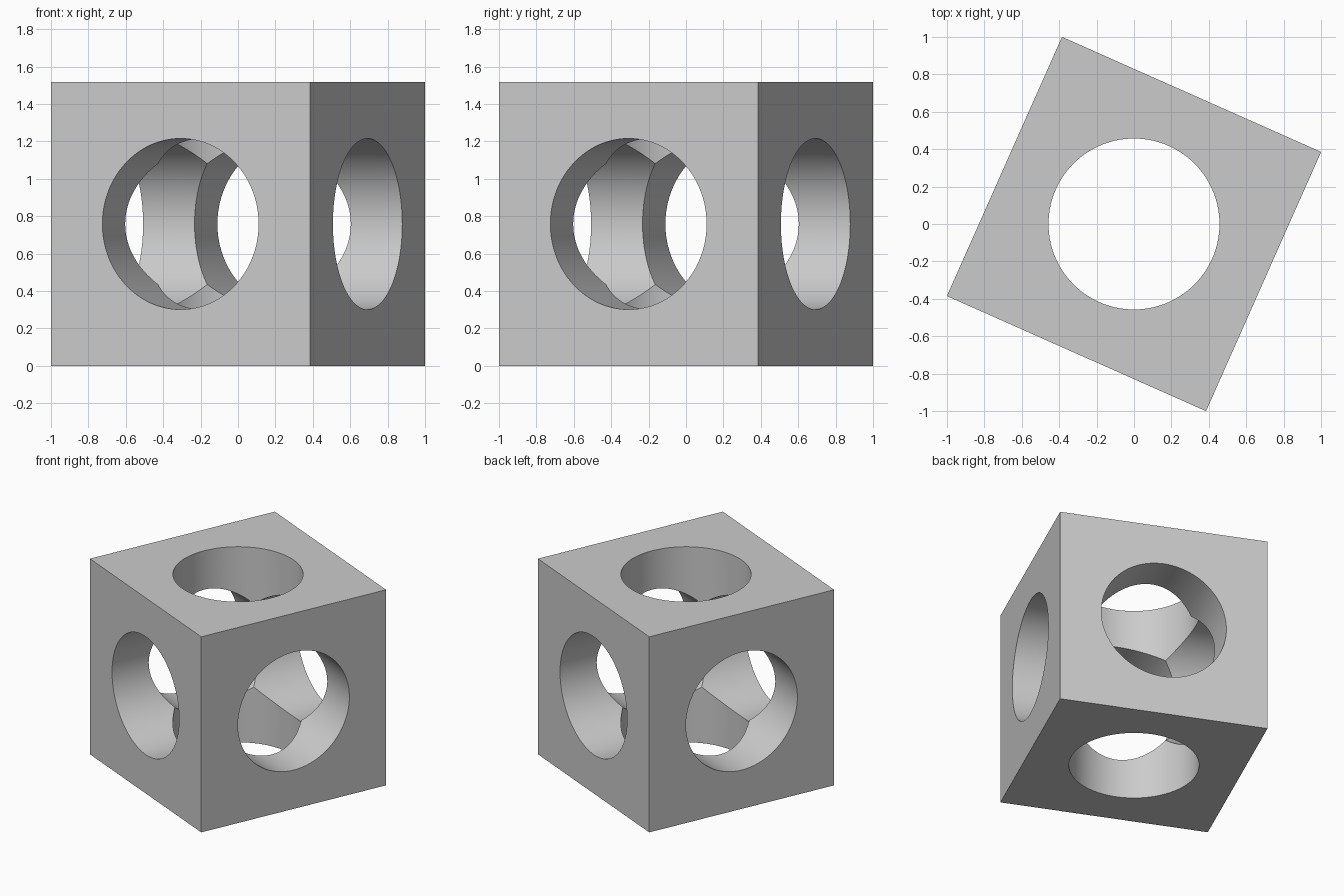
import bpy
from math import radians, pi

cube = bpy.data.objects.get("Cube")
if cube:
    bpy.data.objects.remove(cube, do_unlink=True)

SIDE = 1.516
RADIUS = 0.457
TURN = radians(-23.94)
CENTRE = (0, 0, SIDE / 2)

grey = bpy.data.materials.new("light grey")
grey.use_nodes = True
colour = (0.6, 0.6, 0.6, 1)
grey.diffuse_color = colour
grey.node_tree.nodes["Principled BSDF"].inputs["Base Color"].default_value = colour

# Solid block, turned about the vertical
bpy.ops.mesh.primitive_cube_add(size=SIDE, location=CENTRE, rotation=(0, 0, TURN))
block = bpy.context.object
block.name = "pierced_block"
block.data.materials.append(grey)

# Three round bores, one along each axis of the block
bores = {
    "vertical_bore": (0, 0, TURN),
    "front_bore": (pi / 2, 0, TURN),
    "side_bore": (0, pi / 2, TURN),
}
for name, rotation in bores.items():
    bpy.ops.mesh.primitive_cylinder_add(
        vertices=128, radius=RADIUS, depth=SIDE * 1.5,
        location=CENTRE, rotation=rotation)
    cutter = bpy.context.object
    cutter.name = name
    cutter.data.materials.append(grey)
    cut = block.modifiers.new(name, 'BOOLEAN')
    cut.operation = 'DIFFERENCE'
    cut.solver = 'EXACT'
    cut.object = cutter
    bpy.ops.object.select_all(action='DESELECT')
    block.select_set(True)
    bpy.context.view_layer.objects.active = block
    bpy.ops.object.modifier_apply(modifier=cut.name)
    bpy.data.objects.remove(cutter, do_unlink=True)

# Smooth bore walls with crisp rims
bpy.ops.object.shade_smooth_by_angle(angle=radians(25))
